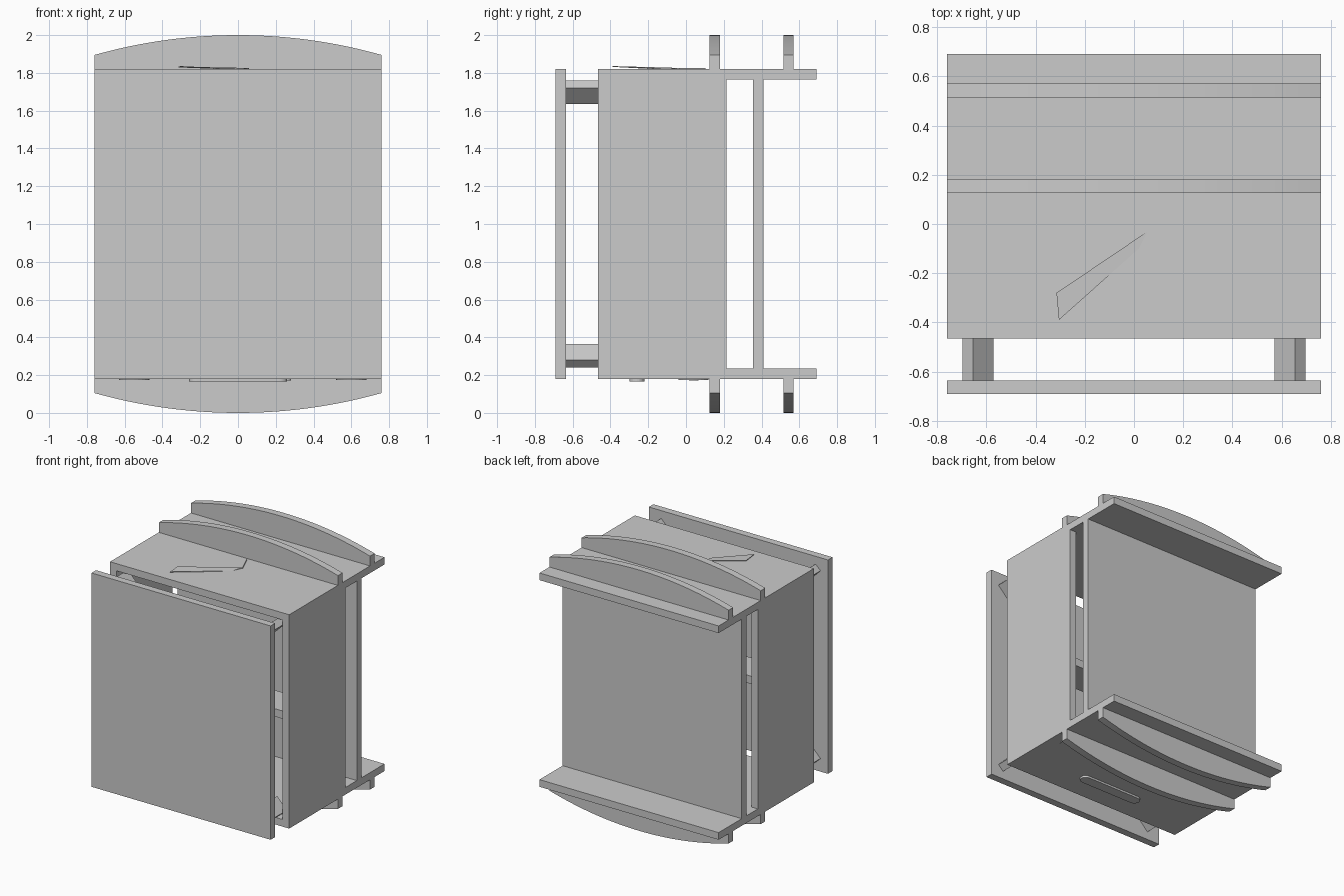
import bpy, bmesh, math
from mathutils import Matrix, Vector

if "Cube" in bpy.data.objects:
    bpy.data.objects.remove(bpy.data.objects["Cube"], do_unlink=True)

grey = bpy.data.materials.new("plain_grey")
grey.use_nodes = True
colour = (0.6, 0.6, 0.6, 1)
grey.diffuse_color = colour
grey.node_tree.nodes["Principled BSDF"].inputs["Base Color"].default_value = colour


def finish(name, bm):
    bmesh.ops.recalc_face_normals(bm, faces=bm.faces)
    mesh = bpy.data.meshes.new(name)
    bm.to_mesh(mesh)
    bm.free()
    mesh.materials.append(grey)
    obj = bpy.data.objects.new(name, mesh)
    bpy.context.collection.objects.link(obj)
    return obj


def prism(name, points, push):
    """Extrude a closed outline of 3D points along a vector."""
    bm = bmesh.new()
    face = bm.faces.new([bm.verts.new(p) for p in points])
    new = bmesh.ops.extrude_face_region(bm, geom=[face])["geom"]
    verts = [v for v in new if isinstance(v, bmesh.types.BMVert)]
    bmesh.ops.translate(bm, verts=verts, vec=Vector(push))
    return finish(name, bm)


def box(name, x, y, z):
    outline = [(x[0], y[0], z[0]), (x[1], y[0], z[0]),
               (x[1], y[1], z[0]), (x[0], y[1], z[0])]
    return prism(name, outline, (0, 0, z[1] - z[0]))


W, T = 0.76, 0.055          # half width, board thickness
LOW, HIGH = 0.18, 1.82      # outer faces of the case
FRONT, BACK = -0.465, 0.215

# Boards of the open case
box("front_panel", (-W, W), (-0.69, -0.635), (LOW, HIGH))
box("back_panel", (-W, W), (0.355, 0.41), (LOW + T, HIGH - T))
box("top_board", (-W, W), (FRONT, 0.69), (HIGH - T, HIGH))
box("bottom_board", (-W, W), (FRONT, 0.69), (LOW, LOW + T))
for side, x in (("right", -W), ("left", W - T)):
    box(side + "_wall", (x, x + T), (FRONT, BACK), (LOW + T, HIGH - T))
box("inner_rail", (-W + T, W - T), (-0.4, -0.15), (0.97, 1.03))

# Diagonal posts joining the front panel to the case corners
for sx in (-1, 1):
    for sz in (-1, 1):
        outline = [(sx * x, -0.64, 1 + sz * z) for x, z in
                   ((0.57, 0.675), (0.655, 0.76), (0.697, 0.72), (0.612, 0.635))]
        prism("corner_post", outline, (0, 0.24, 0))

# Arched ribs above and below
for sz in (-1, 1):
    for y in (0.125, 0.515):
        outline = [(-W, y, 1 + sz * (HIGH - 1)), (W, y, 1 + sz * (HIGH - 1))]
        radius = (W ** 2 + 0.105 ** 2) / (2 * 0.105)
        sweep = math.asin(W / radius)
        for i in range(33):
            a = sweep * (1 - i / 16)
            outline.append((radius * math.sin(a), y,
                            1 + sz * (1 - radius * (1 - math.cos(a)))))
        prism("arched_rib", outline, (0, T, 0))


# Raised shapes under the case
def round_bar(name, x0, x1, y, r, drop):
    outline = []
    for cx, start in ((x1 - r, -math.pi / 2), (x0 + r, math.pi / 2)):
        for i in range(13):
            a = start + math.pi * i / 12
            outline.append((cx + r * math.cos(a), y + r * math.sin(a), LOW - drop))
    return prism(name, outline, (0, 0, drop + 0.005))


round_bar("underside_bar", -0.26, 0.26, -0.26, 0.04, 0.015)
round_bar("underside_small_bar", 0.02, 0.28, 0.04, 0.025, 0.009)
for x in (-0.55, 0.6):
    round_bar("underside_disc", x - 0.081, x + 0.081, 0.04, 0.08, 0.005)

# Thin tilted sliver and fin on the top board
prism("top_sliver", [(-0.315, -0.28, 1.829), (-0.305, -0.39, 1.832),
                     (0.02, -0.1, 1.816), (0.055, -0.03, 1.822)], (0, 0, 0.004))
prism("top_fin", [(0, 0.1, 1.815), (0.055, -0.03, 1.815),
                  (0.055, -0.03, 1.825), (0, 0.1, 1.826)], (0.004, 0.002, 0))
